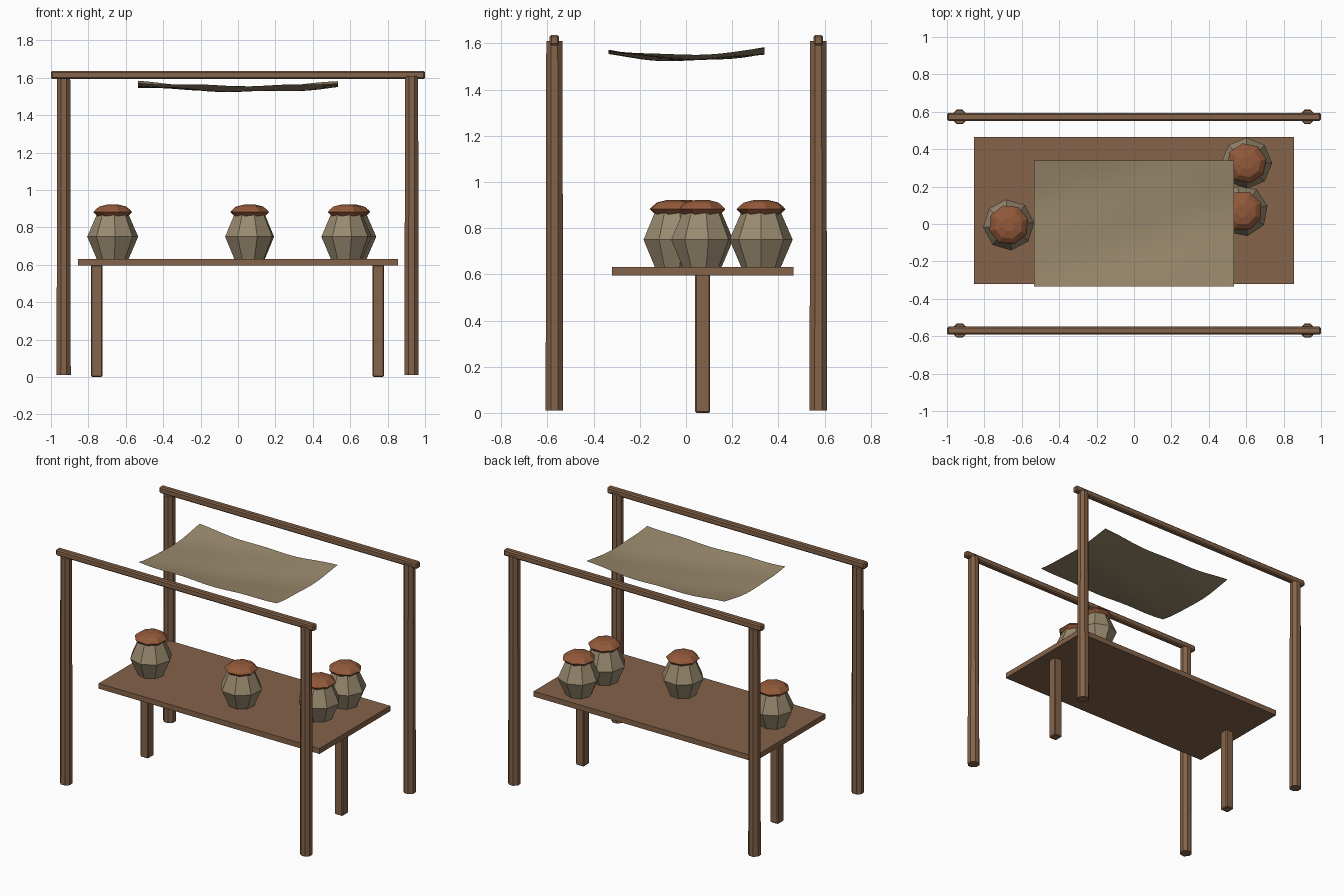
import bpy, bmesh, math
from mathutils import Vector

cube = bpy.data.objects.get("Cube")
if cube:
    bpy.data.objects.remove(cube, do_unlink=True)


def material(name, rgb):
    m = bpy.data.materials.new(name)
    m.use_nodes = True
    m.diffuse_color = (*rgb, 1)
    m.node_tree.nodes["Principled BSDF"].inputs["Base Color"].default_value = (*rgb, 1)
    return m


wood = material("brown wood", (0.235, 0.125, 0.067))
linen = material("beige linen", (0.32, 0.25, 0.15))
clay = material("sandy clay", (0.32, 0.255, 0.16))
lid_red = material("terracotta cover", (0.29, 0.1, 0.042))


def finish(name, bm, mat):
    bmesh.ops.recalc_face_normals(bm, faces=bm.faces)
    mesh = bpy.data.meshes.new(name)
    bm.to_mesh(mesh)
    bm.free()
    mesh.materials.append(mat)
    obj = bpy.data.objects.new(name, mesh)
    bpy.context.collection.objects.link(obj)
    return obj


def box(name, low, high, bevel=0):
    low, high = Vector(low), Vector(high)
    bm = bmesh.new()
    bmesh.ops.create_cube(bm, size=1)
    for v in bm.verts:
        v.co = (low + high) / 2 + v.co * (high - low)
    obj = finish(name, bm, wood)
    if bevel:
        mod = obj.modifiers.new("worn edges", "BEVEL")
        mod.width = bevel
        mod.segments = 1
    return obj


def lathe(name, profile, centre, mat, sides=8, turn=0.0):
    """Closed, flat-shaded solid from (radius, height) rings."""
    bm = bmesh.new()
    rings = []
    for r, z in profile:
        rings.append([bm.verts.new((centre[0] + r * math.cos(turn + math.tau * i / sides),
                                    centre[1] + r * math.sin(turn + math.tau * i / sides), z))
                      for i in range(sides)])
    for a, b in zip(rings, rings[1:]):
        for i in range(sides):
            j = (i + 1) % sides
            bm.faces.new((a[i], a[j], b[j], b[i]))
    bm.faces.new(rings[0][::-1])
    bm.faces.new(rings[-1])
    return finish(name, bm, mat)


# Table top and its two legs
box("table_top", (-0.855, -0.32, 0.595), (0.855, 0.465, 0.632))
for side, x in (("right", -0.755), ("left", 0.75)):
    box(side + "_table_leg", (x - 0.031, 0.04, 0), (x + 0.031, 0.105, 0.6), 0.006)

# Four posts and two rails of the frame
for depth, y in (("front", -0.57), ("back", 0.573)):
    for side, x, top in (("right", -0.932, 1.595), ("left", 0.928, 1.61)):
        lathe(f"{depth}_{side}_post", [(0.041, 0.01), (0.038, top)],
              (x, y), wood, 8, math.pi / 8)
    box(depth + "_rail", (-1, y - 0.021, 1.592), (1, y + 0.021, 1.636), 0.008)

# Sagging cloth sheet with gentle ripples
bm = bmesh.new()
bmesh.ops.create_grid(bm, x_segments=20, y_segments=14, size=1)
for v in bm.verts:
    u, w = v.co.x, v.co.y
    z = 1.527 + 0.028 * w * w + 0.022 * u * u
    z += 0.004 * math.sin(7 * u + 2 * w) + 0.003 * math.sin(5 * w - 3 * u)
    v.co = (0.535 * u, 0.337 * w + 0.002, z)
cloth = finish("cloth_canopy", bm, linen)
for p in cloth.data.polygons:
    p.use_smooth = True

# Storage jars with domed covers
body = [(0.086, 0.632), (0.137, 0.75), (0.085, 0.87)]
cover = [(0.083, 0.858), (0.108, 0.882), (0.098, 0.893), (0.076, 0.911), (0.035, 0.921)]
jars = (("right", -0.67, -0.005, 0.1), ("middle", 0.062, -0.053, 0.3),
        ("front_left", 0.58, 0.07, 0.2), ("back_left", 0.602, 0.325, 0.0))
for label, x, y, turn in jars:
    lathe(label + "_jar", body, (x, y), clay, 8, turn)
    lathe(label + "_jar_cover", cover, (x, y), lid_red, 8, turn + 0.2)
